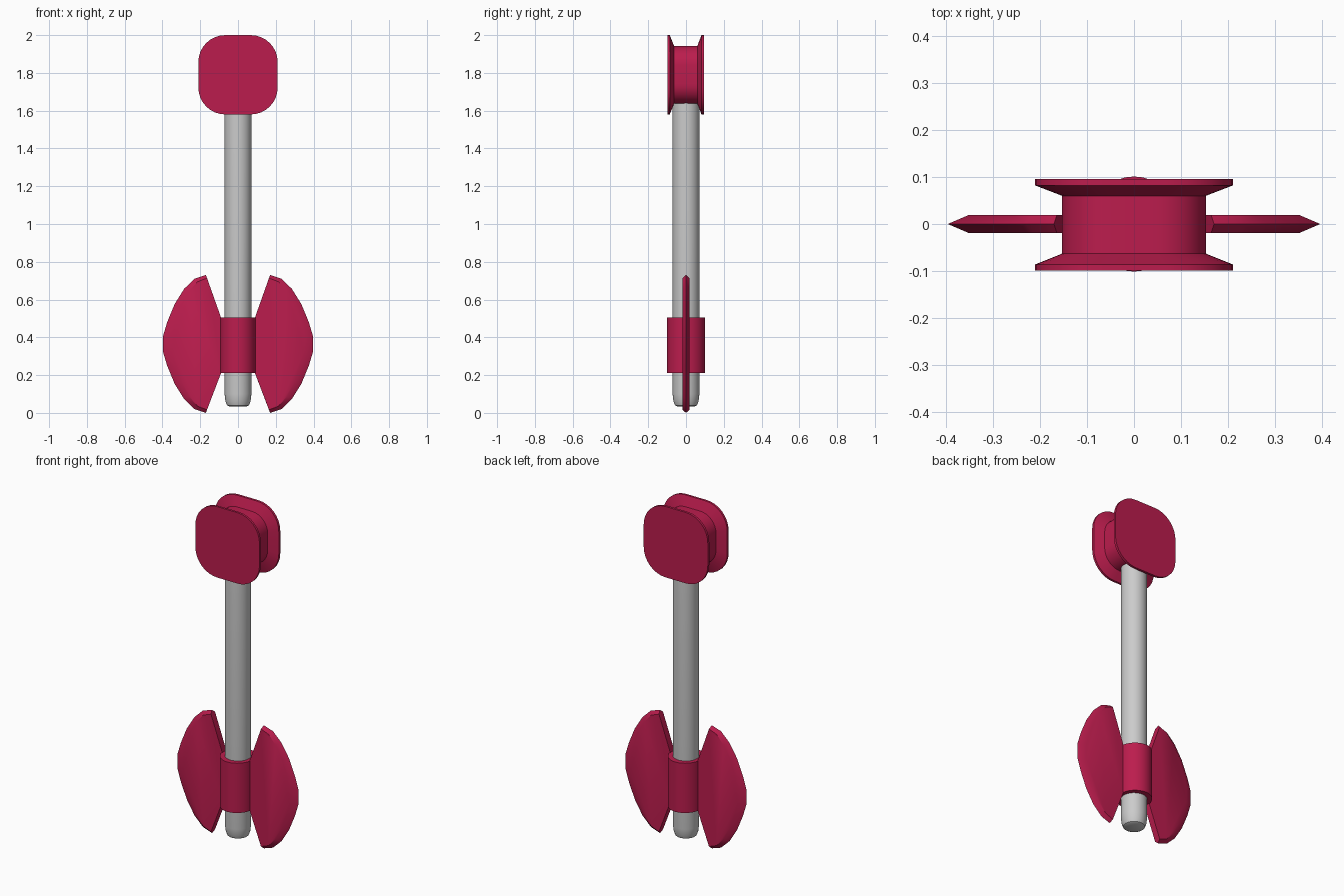
import bpy, bmesh, math

if "Cube" in bpy.data.objects:
    bpy.data.objects.remove(bpy.data.objects["Cube"])

red = bpy.data.materials.new("crimson")
red.diffuse_color = (0.50, 0.012, 0.075, 1)
red.use_nodes = True
red.node_tree.nodes["Principled BSDF"].inputs["Base Color"].default_value = red.diffuse_color


def make_object(name, bm, material=None, angle=35):
    bmesh.ops.recalc_face_normals(bm, faces=bm.faces)
    mesh = bpy.data.meshes.new(name)
    bm.to_mesh(mesh)
    bm.free()
    obj = bpy.data.objects.new(name, mesh)
    bpy.context.collection.objects.link(obj)
    if material:
        mesh.materials.append(material)
    bpy.ops.object.select_all(action='DESELECT')
    obj.select_set(True)
    bpy.context.view_layer.objects.active = obj
    bpy.ops.object.shade_smooth_by_angle(angle=math.radians(angle))
    return obj


def loft(name, rings, material=None):
    """Skin a list of closed rings and cap both ends."""
    bm = bmesh.new()
    loops = [[bm.verts.new(p) for p in ring] for ring in rings]
    n = len(loops[0])
    for a, b in zip(loops, loops[1:]):
        for i in range(n):
            j = (i + 1) % n
            bm.faces.new((a[i], a[j], b[j], b[i]))
    bm.faces.new(loops[0])
    bm.faces.new(loops[-1])
    return make_object(name, bm, material)


def circle(rx, ry, z, n=32):
    return [(rx * math.cos(math.tau * i / n), ry * math.sin(math.tau * i / n), z)
            for i in range(n)]


def rounded_square(half, y, zc, steps=8):
    radius = half * 0.68
    flat = half - radius
    pts = []
    for q, (sx, sz) in enumerate(((1, 1), (-1, 1), (-1, -1), (1, -1))):
        for s in range(steps + 1):
            a = (q + s / steps) * math.pi / 2
            pts.append((sx * flat + radius * math.cos(a), y,
                        zc + sz * flat + radius * math.sin(a)))
    return pts


# Shaft with rounded foot
loft("shaft", [circle(r, r, z) for r, z in
               ((0.048, 0.035), (0.058, 0.04), (0.066, 0.06), (0.071, 0.10), (0.071, 1.66))])

# Spool-shaped head
head = ((0.21, -0.099), (0.21, -0.086), (0.153, -0.063),
        (0.153, 0.06), (0.21, 0.082), (0.21, 0.096))
loft("spool_head", [rounded_square(h, y, 1.79) for h, y in head], red)

# Collar holding the blades
loft("collar", [circle(0.095, 0.101, z) for z in (0.21, 0.505)], red)

# Curved blade, mirrored to the other side
MID, T = 0.365, 0.019
half_curve = [(0.17, 0.365), (0.23, 0.345), (0.285, 0.292),
              (0.335, 0.212), (0.375, 0.115), (0.396, 0.045)]
curve = [(x, -h) for x, h in half_curve] + [(x, h) for x, h in reversed(half_curve)]
bm = bmesh.new()
edge = [bm.verts.new((x, 0, MID + h)) for x, h in curve]
sides = []
for y in (-T, T):
    root = [bm.verts.new((0.09, y, z)) for z in (0.505, 0.21)]
    inset = [bm.verts.new((x - 0.006 - 0.17 * (x - 0.17), y, MID + h * 0.955))
             for x, h in curve]
    bm.faces.new(root + inset)
    for i in range(len(edge) - 1):
        bm.faces.new((inset[i], inset[i + 1], edge[i + 1], edge[i]))
    sides.append((root, inset))
(r0, i0), (r1, i1) = sides
bm.faces.new((r0[0], r0[1], r1[1], r1[0]))
bm.faces.new((r0[1], i0[0], edge[0], i1[0], r1[1]))
bm.faces.new((r0[0], i0[-1], edge[-1], i1[-1], r1[0]))
blades = make_object("blades", bm, red)
mirror = blades.modifiers.new("mirror", 'MIRROR')
mirror.use_axis[0] = True
